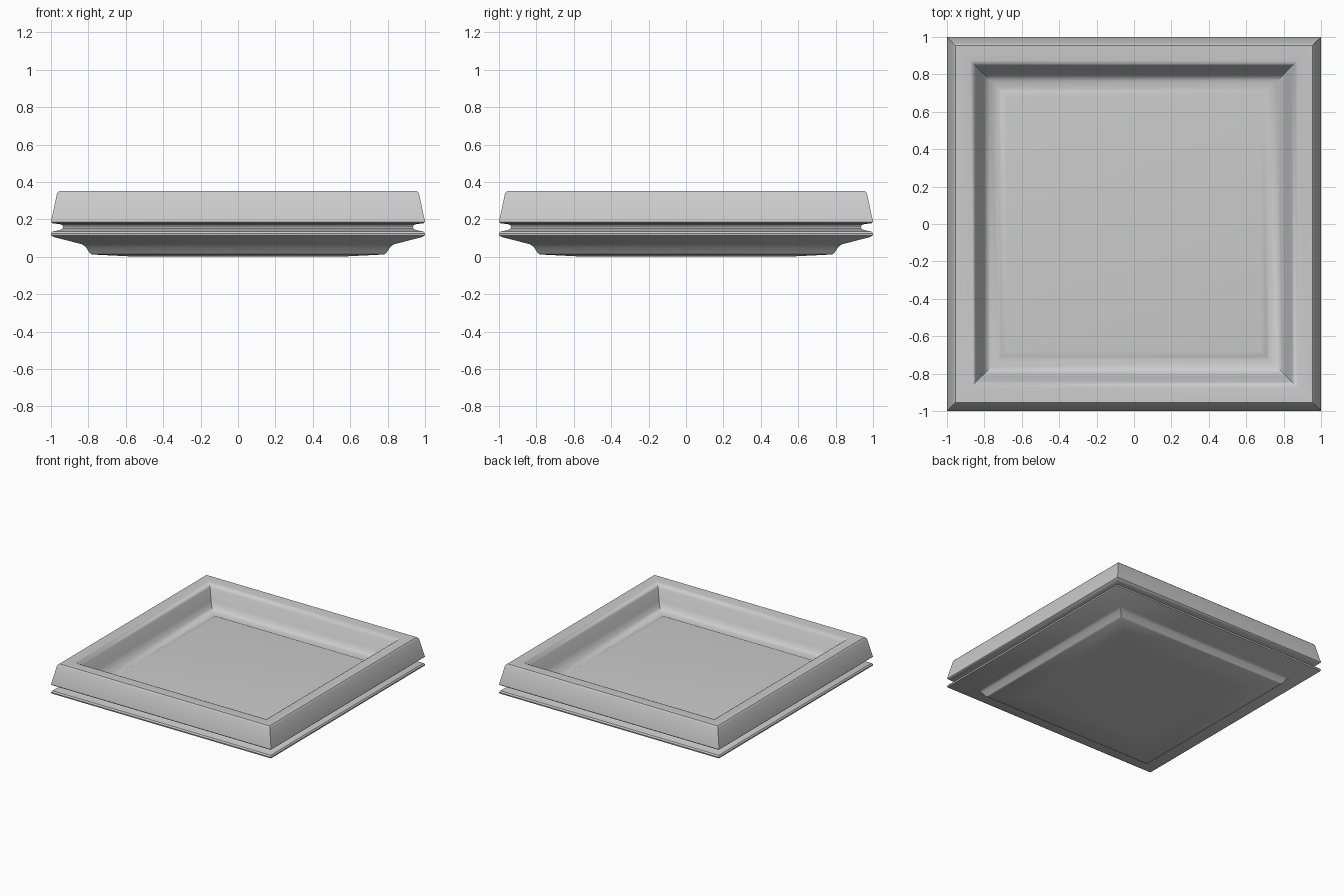
import bpy, bmesh

if "Cube" in bpy.data.objects:
    bpy.data.objects.remove(bpy.data.objects["Cube"])

# Moulding profile as (half width, height), from underside round to the recessed panel
profile = [
    (0.54, 0.0), (0.78, 0.012), (0.793, 0.02), (0.815, 0.053), (0.835, 0.067),
    (0.98, 0.104), (0.998, 0.113), (1.0, 0.124), (0.992, 0.135), (0.955, 0.142),
    (0.938, 0.15), (0.935, 0.16), (0.94, 0.17), (0.955, 0.175), (0.99, 0.178),
    (1.0, 0.187), (0.967, 0.34), (0.955, 0.352),
    (0.875, 0.352), (0.86, 0.345), (0.845, 0.32), (0.815, 0.23), (0.795, 0.195),
    (0.765, 0.178), (0.725, 0.169), (0.708, 0.177), (0.68, 0.18),
]


def square_loft(name, points):
    """Stack square rings along a profile and cap both ends."""
    bm = bmesh.new()
    rings = [[bm.verts.new((sx * h, sy * h, z))
              for sx, sy in ((-1, -1), (1, -1), (1, 1), (-1, 1))]
             for h, z in points]
    for a, b in zip(rings, rings[1:]):
        for i in range(4):
            j = (i + 1) % 4
            bm.faces.new((a[i], a[j], b[j], b[i]))
    bm.faces.new(rings[0][::-1])
    bm.faces.new(rings[-1])
    bmesh.ops.recalc_face_normals(bm, faces=bm.faces)
    mesh = bpy.data.meshes.new(name)
    bm.to_mesh(mesh)
    bm.free()
    obj = bpy.data.objects.new(name, mesh)
    bpy.context.collection.objects.link(obj)
    return obj


# Square tray with grooved rim and recessed floor
tray = square_loft("square_tray", profile)
bpy.context.view_layer.objects.active = tray
tray.select_set(True)
bpy.ops.object.shade_smooth_by_angle(angle=0.7)
